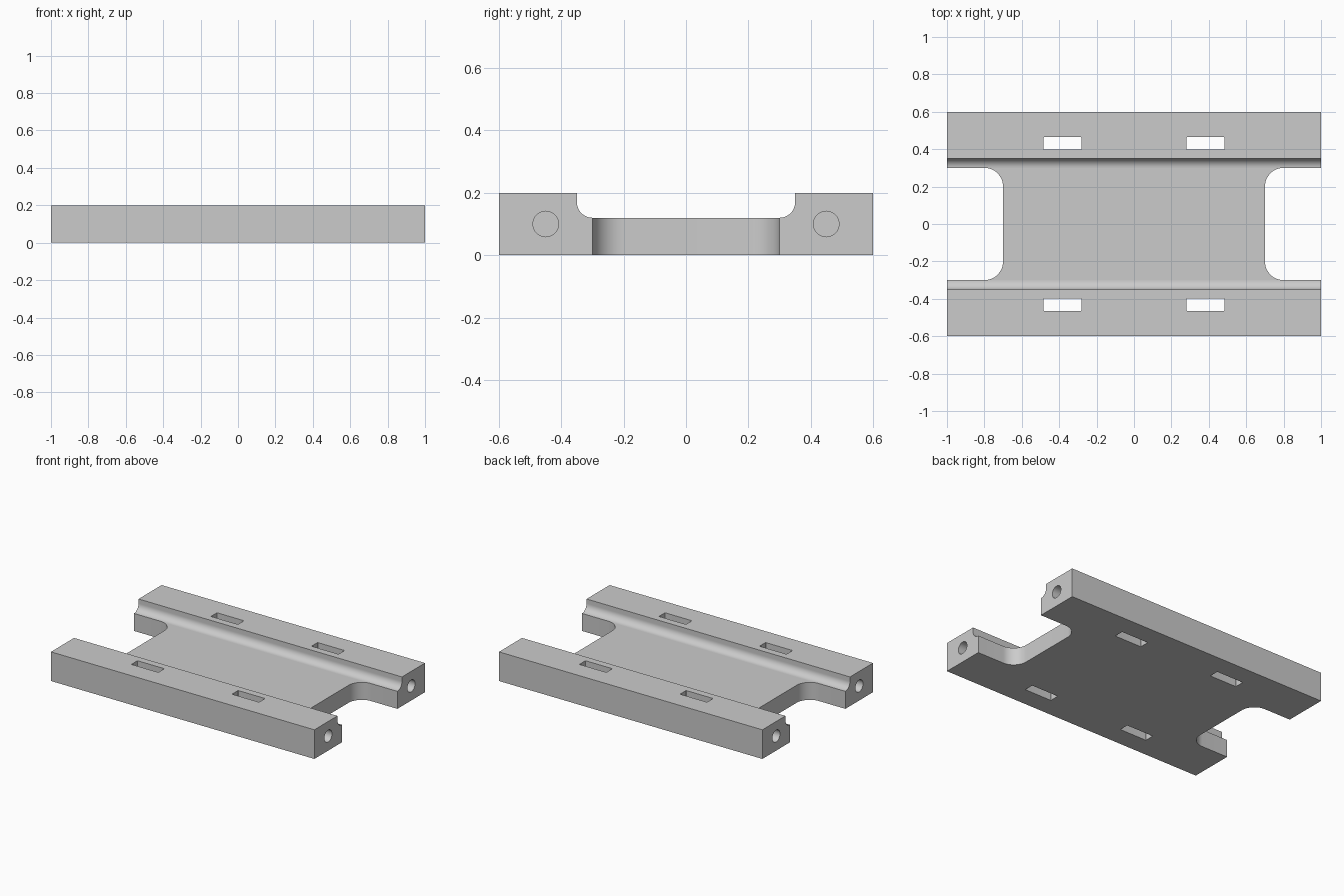
import bpy, bmesh
from math import cos, sin, pi, radians
from mathutils import Vector

cube = bpy.data.objects.get("Cube")
if cube:
    bpy.data.objects.remove(cube)

grey = bpy.data.materials.new("light_grey")
grey.use_nodes = True
colour = (0.6, 0.6, 0.6, 1)
grey.diffuse_color = colour
grey.node_tree.nodes["Principled BSDF"].inputs["Base Color"].default_value = colour


def arc(cx, cy, r, start, end, steps=12):
    angles = [radians(start + (end - start) * i / steps) for i in range(steps + 1)]
    return [(cx + r * cos(a), cy + r * sin(a)) for a in angles]


def rounded_rect(cx, cy, width, depth, r):
    x, y = width / 2 - r, depth / 2 - r
    return (arc(cx + x, cy + y, r, 0, 90) + arc(cx - x, cy + y, r, 90, 180)
            + arc(cx - x, cy - y, r, 180, 270) + arc(cx + x, cy - y, r, 270, 360))


def extrude(name, points, place, travel):
    """Sweep a flat outline along a vector to make a solid."""
    bm = bmesh.new()
    face = bm.faces.new([bm.verts.new(place(u, v)) for u, v in points])
    swept = bmesh.ops.extrude_face_region(bm, geom=[face])["geom"]
    verts = [g for g in swept if isinstance(g, bmesh.types.BMVert)]
    bmesh.ops.translate(bm, verts=verts, vec=Vector(travel))
    bmesh.ops.recalc_face_normals(bm, faces=bm.faces)
    mesh = bpy.data.meshes.new(name)
    bm.to_mesh(mesh)
    bm.free()
    mesh.materials.append(grey)
    obj = bpy.data.objects.new(name, mesh)
    bpy.context.collection.objects.link(obj)
    return obj


# Carriage plate: channel section with a filleted floor, swept along x
fillet = arc(0.30, 0.17, 0.05, 0, -90)
half = [(0.6, 0), (0.6, 0.2), (0.35, 0.2)] + fillet
section = half + [(-y, z) for y, z in reversed(half)]
plate = extrude("carriage_plate", section, lambda y, z: (-1, y, z), (2, 0, 0))

# Cutters: end notches, strap slots and blind end bores
cutters = []
for sx in (-1, 1):
    notch = rounded_rect(sx * 1.1, 0, 0.8, 0.6, 0.1)
    cutters.append(extrude("notch_cutter", notch, lambda x, y: (x, y, -0.1), (0, 0, 0.5)))
    for sy in (-1, 1):
        slot = rounded_rect(sx * 0.382, sy * 0.431, 0.205, 0.066, 0.005)
        cutters.append(extrude("slot_cutter", slot, lambda x, y: (x, y, -0.1), (0, 0, 0.5)))
        bore = arc(sy * 0.45, 0.1, 0.041, 0, 360, 40)[:-1]
        cutters.append(extrude("bore_cutter", bore, lambda y, z: (sx * 1.1, y, z), (-sx * 0.4, 0, 0)))

bpy.context.view_layer.objects.active = plate
for cutter in cutters:
    cutter.hide_render = True
    mod = plate.modifiers.new("cut", "BOOLEAN")
    mod.operation = "DIFFERENCE"
    mod.solver = "EXACT"
    mod.object = cutter
    bpy.ops.object.modifier_apply(modifier=mod.name)
    bpy.data.objects.remove(cutter)

# Smooth fillets, sharp edges
bpy.ops.object.select_all(action="DESELECT")
plate.select_set(True)
bpy.ops.object.shade_smooth_by_angle(angle=radians(30))
